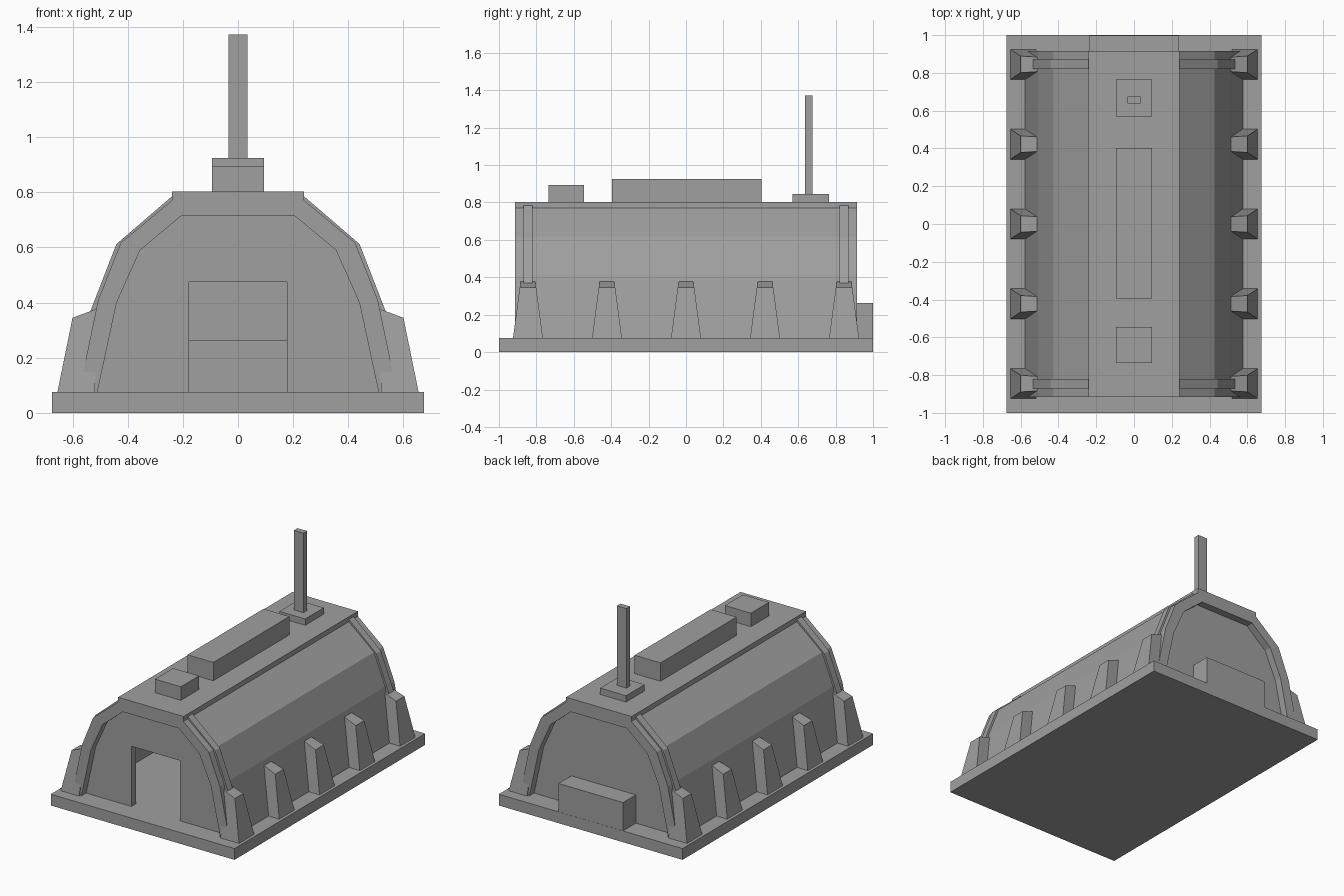
import bpy
import bmesh

if "Cube" in bpy.data.objects:
    bpy.data.objects.remove(bpy.data.objects["Cube"], do_unlink=True)

GREY = bpy.data.materials.new("concrete_grey")
GREY.use_nodes = True
GREY.diffuse_color = (0.35, 0.35, 0.35, 1)
GREY.node_tree.nodes["Principled BSDF"].inputs["Base Color"].default_value = GREY.diffuse_color


def finish(name, bm):
    bmesh.ops.recalc_face_normals(bm, faces=bm.faces)
    mesh = bpy.data.meshes.new(name)
    bm.to_mesh(mesh)
    bm.free()
    mesh.materials.append(GREY)
    obj = bpy.data.objects.new(name, mesh)
    bpy.context.scene.collection.objects.link(obj)
    return obj


def box(name, x, y0, y1, z0, z1):
    """Box spanning -x..x."""
    return extrude(name, [(-x, z0), (x, z0), (x, z1), (-x, z1)], y0, y1)


def extrude(name, profile, y0, y1):
    """Extrude an (x, z) outline along y."""
    bm = bmesh.new()
    face = bm.faces.new([bm.verts.new((x, y0, z)) for x, z in profile])
    new = bmesh.ops.extrude_face_region(bm, geom=[face])["geom"]
    moved = [v for v in new if isinstance(v, bmesh.types.BMVert)]
    bmesh.ops.translate(bm, verts=moved, vec=(0, y1 - y0, 0))
    return finish(name, bm)


def mirrored(points):
    return points + [(-x, z) for x, z in reversed(points)]


BASE = 0.075
outer = [(0.577, BASE), (0.507, 0.41), (0.425, 0.617), (0.24, 0.77)]
inner = [(0.51, BASE), (0.44, 0.40), (0.355, 0.59), (0.205, 0.715)]

# Slab, arched shell and roof cap
box("base_slab", 0.675, -1, 1, 0, BASE)
extrude("arched_shell", mirrored(outer) + mirrored(inner)[::-1], -0.915, 0.915)
box("roof_cap", 0.24, -0.915, 0.915, 0.76, 0.803)

# Recessed end walls, the front one with a doorway
door = [(-0.178, BASE), (-0.178, 0.475), (0.178, 0.475), (0.178, BASE)]
extrude("front_wall", mirrored(inner) + door, -0.865, -0.815)
extrude("back_wall", mirrored(inner), 0.815, 0.865)
box("back_box", 0.237, 0.79, 0.999, BASE, 0.263)

# Roof equipment
box("roof_vent_front", 0.095, -0.735, -0.545, 0.80, 0.893)
box("roof_vent_long", 0.095, -0.395, 0.403, 0.80, 0.925)
box("mast_plate", 0.095, 0.57, 0.765, 0.80, 0.845)
box("mast", 0.035, 0.637, 0.675, 0.84, 1.373)

# Raised ribs following the shell near both ends
rib = [(0.535, 0.37), (0.441, 0.612), (0.24, 0.785),
       (0.22, 0.76), (0.415, 0.605), (0.50, 0.37)]
for side, s in (("left", 1), ("right", -1)):
    for end, y in (("front", -0.845), ("back", 0.845)):
        extrude(f"rib_{end}_{side}", [(s * x, z) for x, z in rib], y - 0.025, y + 0.025)


# Tapered buttresses along both sides
def buttress(name, s, y):
    bm = bmesh.new()
    corners = [(0.52, BASE, 0.08), (0.655, BASE, 0.08), (0.60, 0.345, 0.044), (0.505, 0.38, 0.038)]
    front, back = ([bm.verts.new((s * x, y + d * h, z)) for x, z, h in corners] for d in (-1, 1))
    bm.faces.new(front)
    bm.faces.new(back)
    for i in range(4):
        j = (i + 1) % 4
        bm.faces.new((front[i], front[j], back[j], back[i]))
    finish(name, bm)


for side, s in (("left", 1), ("right", -1)):
    for i in range(-2, 3):
        buttress(f"buttress_{side}_{i + 3}", s, i * 0.4225)
